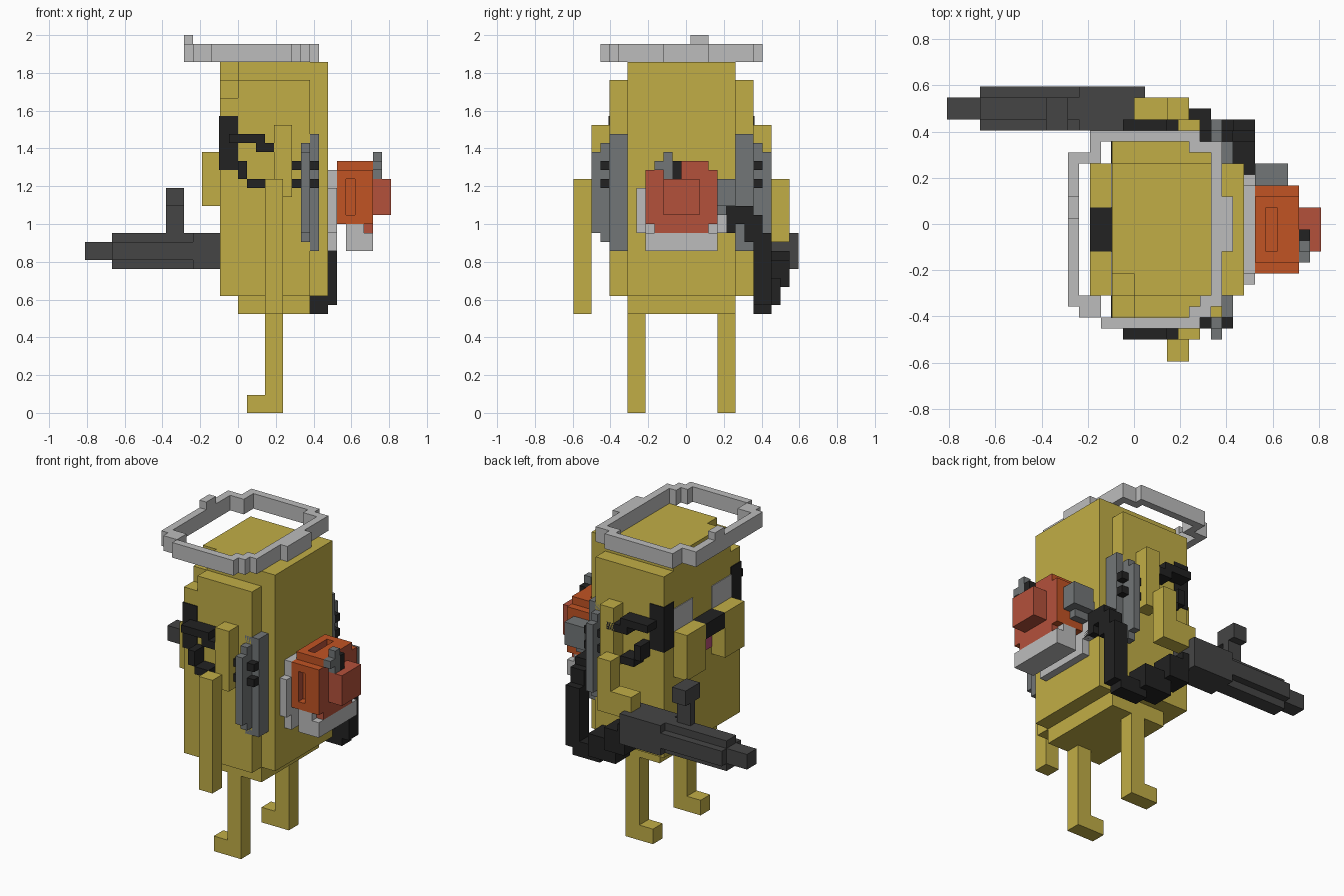
import bpy, bmesh
from mathutils import Vector

cube = bpy.data.objects.get("Cube")
if cube:
    bpy.data.objects.remove(cube, do_unlink=True)

U = 1 / 21                       # block size
ORIGIN = Vector((17, 12.5, 0))   # grid point that lies on the world origin


def material(name, rgb):
    lin = [(c / 255 / 12.92) if c < 11 else ((c / 255 + 0.055) / 1.055) ** 2.4 for c in rgb]
    m = bpy.data.materials.new(name)
    m.use_nodes = True
    m.diffuse_color = (*lin, 1)
    m.node_tree.nodes["Principled BSDF"].inputs["Base Color"].default_value = (*lin, 1)
    return m


yellow = material("mustard yellow", (193, 174, 70))
light = material("light grey", (188, 188, 188))
steel = material("steel grey", (114, 118, 119))
gunmetal = material("gunmetal", (69, 69, 69))
black = material("black", (34, 34, 34))
orange = material("orange", (193, 83, 36))
red = material("brick red", (180, 81, 59))
pink = material("mouth pink", (185, 80, 120))


def finish(bm, name, mats):
    for v in bm.verts:
        v.co = (v.co - ORIGIN) * U
    mesh = bpy.data.meshes.new(name)
    bm.to_mesh(mesh)
    bm.free()
    for m in mats:
        mesh.materials.append(m)
    obj = bpy.data.objects.new(name, mesh)
    bpy.context.collection.objects.link(obj)
    return obj


def cells(boxes):
    return {(x, y, z) for a, b, c, d, e, f in boxes
            for x in range(a, b) for y in range(c, d) for z in range(e, f)}


def blocks(name, mat, boxes, cut=(), back_mat=None):
    """Join boxes (x0, x1, y0, y1, z0, z1) into one outer skin of blocks."""
    solid = cells(boxes) - cells(cut)
    bm = bmesh.new()
    for cell in solid:
        for axis in range(3):
            for side in (0, 1):
                near = list(cell)
                near[axis] += 2 * side - 1
                if tuple(near) in solid:
                    continue
                b, c = (axis + 1) % 3, (axis + 2) % 3
                ring = []
                for s, t in ((0, 0), (1, 0), (1, 1), (0, 1)):
                    p = list(cell)
                    p[axis] += side
                    p[b] += s
                    p[c] += t
                    ring.append(bm.verts.new(p))
                face = bm.faces.new(ring if side else ring[::-1])
                if back_mat and axis == 0 and side:
                    face.material_index = 1
    bmesh.ops.remove_doubles(bm, verts=bm.verts, dist=0.01)
    bmesh.ops.dissolve_limit(bm, angle_limit=0.01, verts=bm.verts, edges=bm.edges,
                             delimit={'MATERIAL'})
    return finish(bm, name, [mat, back_mat] if back_mat else [mat])


def plate(name, mat, a, b, c, d, e, f):
    bm = bmesh.new()
    bmesh.ops.create_cube(bm, size=1)
    for v in bm.verts:
        v.co = ((a + b) / 2 + v.co.x * (b - a), (c + d) / 2 + v.co.y * (d - c),
                (e + f) / 2 + v.co.z * (f - e))
    return finish(bm, name, [mat])


def flip(boxes):
    return [(a, b, 24 - d, 24 - c, e, f) for a, b, c, d, e, f in boxes]


def pair(name, mat, boxes):
    blocks("near_" + name, mat, boxes)
    blocks("far_" + name, mat, flip(boxes))


# Body, head and cheeks
blocks("body", yellow,
       [(15, 25, 4, 20, 13, 37), (15, 27, 6, 18, 13, 39), (17, 25, 6, 18, 11, 13)],
       cut=[(15, 17, 4, 6, 35, 37), (15, 17, 6, 8, 37, 39)])
pair("cheek", yellow, [(13, 15, 6, 10, 23, 29)])
blocks("moustache", black, [(13, 15, 10, 14, 27, 29)])
plate("mouth", pink, 14.9, 15, 10, 14, 24, 27)

# Legs with feet
pair("leg", yellow, [(20, 22, 6, 8, 0, 11), (18, 20, 6, 8, 0, 2)])

# Arms: near one hangs, far one reaches to the gun
shoulder = [(21, 23, 2, 4, 24, 32)]
blocks("near_arm", yellow, shoulder + [(20, 22, 0, 2, 11, 26)])
blocks("far_arm", yellow, flip(shoulder) + [(20, 22, 22, 24, 19, 26), (17, 20, 22, 24, 19, 22)])

# Goggles: lenses, frame edges and straps
for side, lo, edge, wall in (("near", 6, 4, 3.9), ("far", 14, 18, 20)):
    plate(side + "_lens", light, 14.9, 15, lo, lo + 4, 28, 32)
    plate(side + "_goggle_edge", black, 14.9, 15, edge, edge + 2, 27, 33)
    plate(side + "_goggle_side", black, 14.9, 17, wall, wall + 0.1, 27, 33)
pair("strap", black, [(16, 20, 2, 4, 30, 31), (19, 22, 2, 4, 29, 30),
                      (17, 18, 2, 4, 26, 28), (18, 20, 2, 4, 25, 26)])

# Round side plates with bolts
pair("side_plate", steel, [(24, 25, 2, 3, 20, 29), (24, 25, 3, 4, 19, 30),
                           (24, 26, 4, 6, 18, 31), (24, 25, 5, 6, 31, 33)])
pair("side_bolts", black, [(23, 24, 3, 4, 27, 28), (22, 24, 3, 4, 25, 26),
                           (25, 26, 3, 4, 27, 28), (25, 26, 3, 4, 25, 26)])

# Halo
halo = [(11, 12, 5, 19), (12, 14, 4, 6), (14, 23, 3, 4), (22, 24, 4, 5), (23, 25, 5, 6),
        (24, 25, 5, 20), (25, 26, 10, 15), (22, 24, 19, 20), (13, 23, 20, 21),
        (13, 14, 18, 21), (11, 13, 18, 19)]
blocks("halo", light, [(*h, 39, 41) for h in halo] + [(11, 12, 13, 15, 41, 42)])

# Backpack tank
blocks("backpack", orange,
       [(28, 32, 8, 16, 21, 27), (28, 32, 9, 15, 21, 28)],
       cut=[(29, 30, 8, 9, 22, 26), (29, 30, 15, 16, 22, 26), (29, 30, 10, 14, 27, 28)],
       back_mat=red)
blocks("backpack_cap", red, [(32, 34, 10, 14, 22, 26), (31, 32, 9, 15, 20, 21)])
blocks("backpack_mount", light, [(27, 28, 8, 16, 18, 27), (27, 28, 7, 17, 20, 25)])
blocks("backpack_base", light, [(29, 32, 8, 16, 18, 20), (29, 31, 8, 16, 20, 21)])
blocks("valve", steel, [(28, 31, 16, 18, 23, 26), (28, 30, 16, 17, 22, 23)])
blocks("gauge", steel, [(32, 33, 9, 11, 27, 28), (32, 33, 10, 11, 26, 29)])
blocks("gauge_knob", black, [(32, 33, 11, 12, 26, 28)])

# Hose from the tank down and round to the gun
blocks("hose", black, [(26, 28, 16, 18, 20, 21), (26, 28, 17, 20, 21, 23),
                       (26, 28, 19, 21, 19, 22), (26, 28, 20, 22, 12, 20),
                       (23, 27, 20, 22, 11, 13), (20, 24, 20, 23, 12, 15),
                       (18, 21, 21, 24, 14, 17), (18, 19, 22, 24, 16, 18)])

# Gun with nozzle and front grip
blocks("gun", gunmetal, [(12, 18, 21, 25, 16, 20), (3, 12, 22, 24, 16, 20),
                         (3, 12, 21, 25, 17, 19), (0, 3, 22, 24, 17, 19)])
blocks("gun_grip", gunmetal, [(9, 11, 22, 23, 20, 23), (9, 11, 21, 24, 23, 25)])
